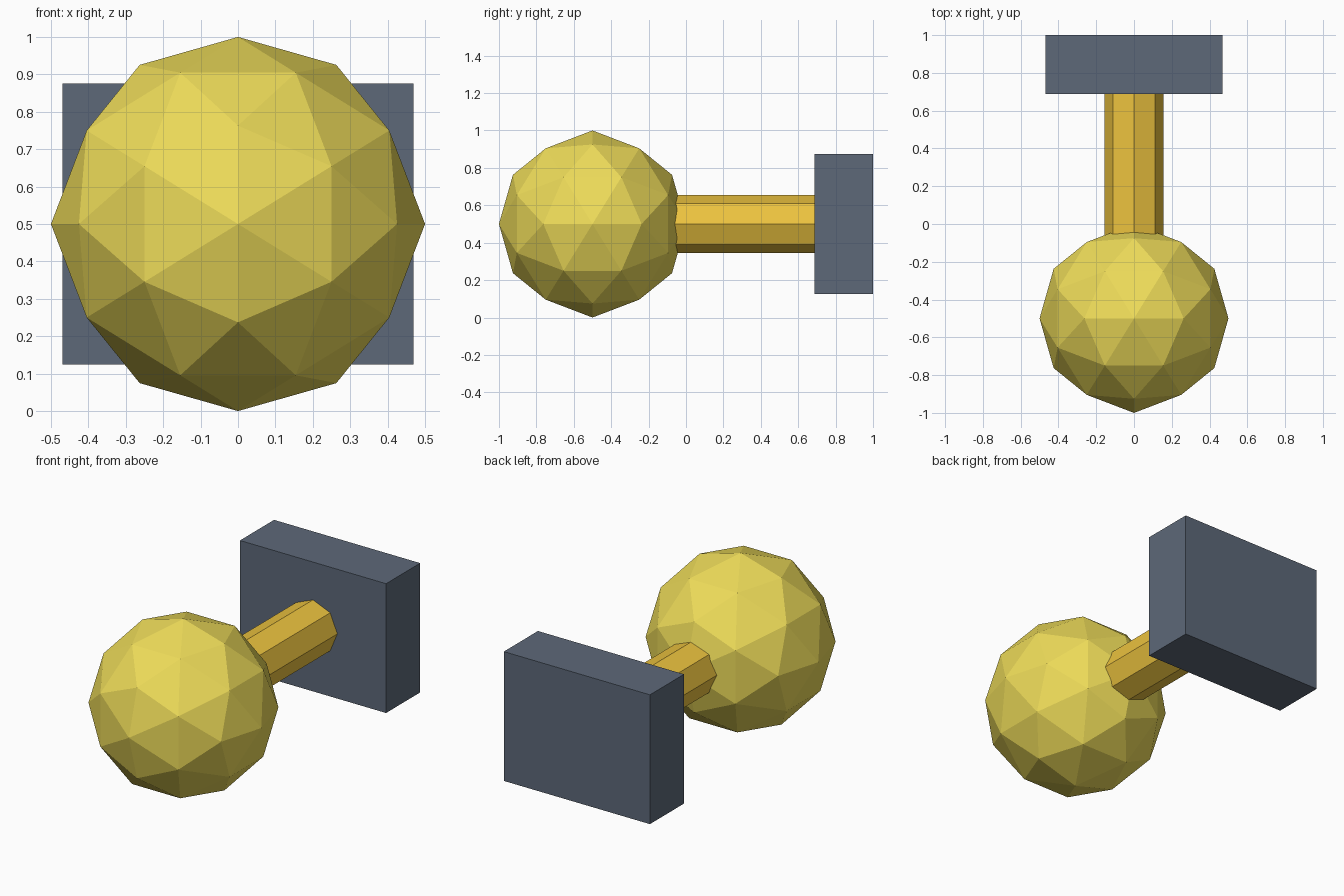
import bpy
from math import atan, radians

if "Cube" in bpy.data.objects:
    bpy.data.objects.remove(bpy.data.objects["Cube"])


def finish(name, color):
    obj = bpy.context.object
    obj.name = name
    mat = bpy.data.materials.new(name + "_color")
    mat.diffuse_color = (*color, 1)
    mat.use_nodes = True
    mat.node_tree.nodes["Principled BSDF"].inputs["Base Color"].default_value = mat.diffuse_color
    obj.data.materials.append(mat)
    return obj


# Faceted ball handle, tilted so that an edge pair straddles the top
tilt = atan(2 / (1 + 5 ** 0.5))
bpy.ops.mesh.primitive_ico_sphere_add(subdivisions=2, radius=0.5,
                                      location=(0, -0.5, 0.5),
                                      rotation=(0, -tilt, 0))
finish("ball_handle", (0.85, 0.71, 0.10))

# Eight-sided shaft, ends buried in the ball and the base plate
y0, y1 = -0.2, 0.72
bpy.ops.mesh.primitive_cylinder_add(vertices=8, radius=0.156, depth=y1 - y0,
                                    location=(0, (y0 + y1) / 2, 0.5),
                                    rotation=(radians(90), 0, 0))
finish("shaft", (0.85, 0.55, 0.05))

# Base plate
bpy.ops.mesh.primitive_cube_add(size=1, location=(0, 0.84375, 0.5))
plate = finish("base_plate", (0.11, 0.14, 0.19))
plate.scale = (0.9375, 0.3125, 0.75)
